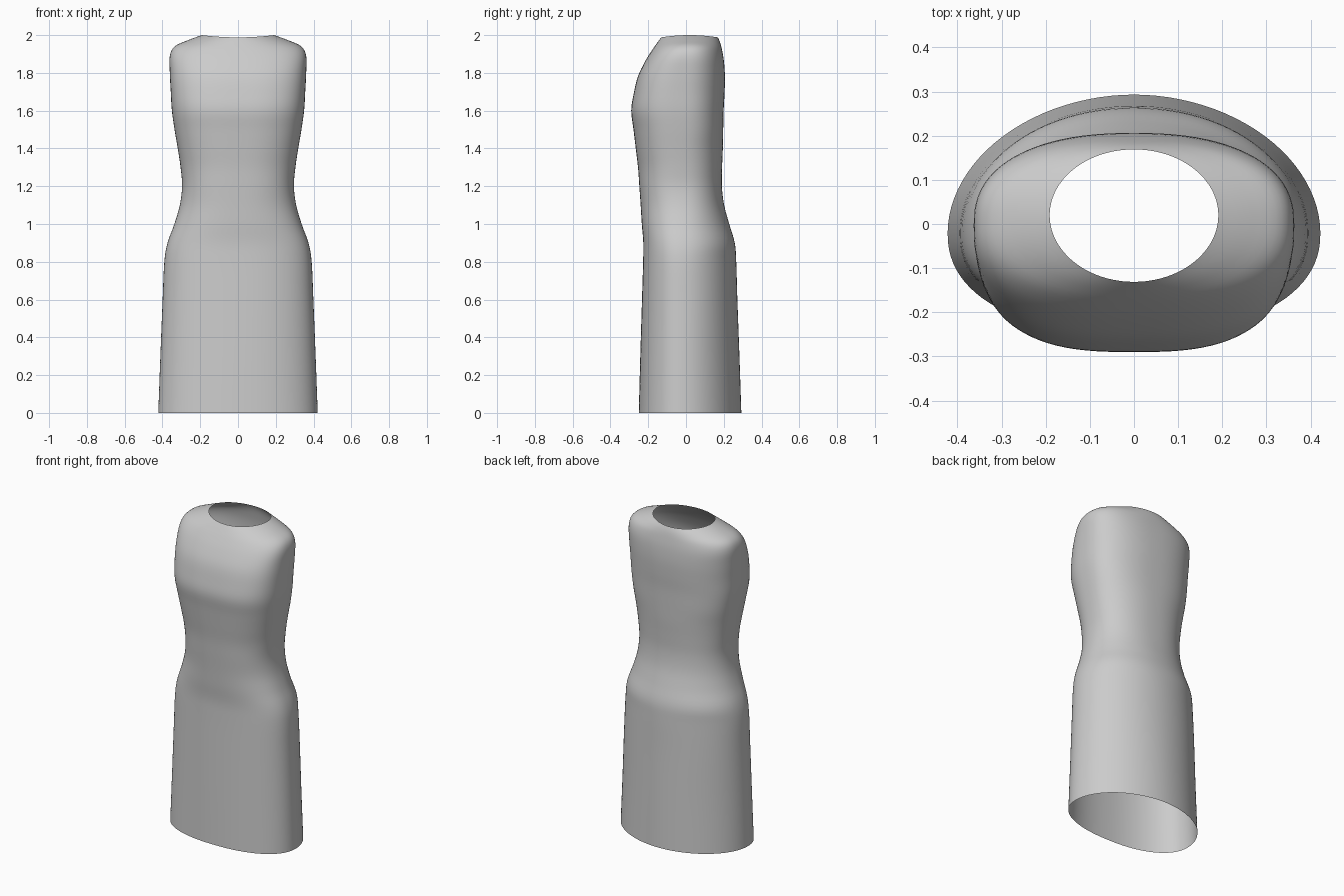
import bpy, bmesh, math

# Rings: z at sides, z at front/back, half width, y front, y back, y widest, front exponent, back exponent
RINGS = [
    (0.00, 0.00, .422, -.250, .293, -.02, 2.25, 1.95),
    (0.30, 0.30, .411, -.242, .283, -.02, 2.25, 1.95),
    (0.60, 0.60, .399, -.233, .272, -.02, 2.3, 2.0),
    (0.80, 0.80, .390, -.227, .266, -.02, 2.35, 2.0),
    (0.90, 0.90, .373, -.226, .258, -.02, 2.4, 2.1),
    (1.00, 1.00, .337, -.234, .229, -.02, 2.4, 2.1),
    (1.10, 1.10, .308, -.240, .202, -.02, 2.4, 2.2),
    (1.20, 1.20, .296, -.247, .190, -.02, 2.5, 2.3),
    (1.30, 1.30, .304, -.254, .191, -.02, 2.5, 2.3),
    (1.40, 1.40, .319, -.266, .195, -.02, 2.6, 2.3),
    (1.50, 1.50, .336, -.278, .197, -.02, 2.7, 2.4),
    (1.60, 1.60, .350, -.290, .199, -.02, 2.8, 2.4),
    (1.70, 1.69, .356, -.277, .204, -.02, 2.8, 2.4),
    (1.80, 1.78, .361, -.255, .206, -.01, 2.7, 2.4),
    (1.89, 1.86, .361, -.217, .201, 0.00, 2.5, 2.4),
    (1.94, 1.92, .335, -.180, .191, 0.01, 2.4, 2.3),
    (1.972, 1.96, .268, -.152, .181, 0.015, 2.2, 2.1),
    (2.00, 1.988, .191, -.131, .169, 0.02, 2.0, 2.0),
]
SIDES, STEPS = 96, 4


def spline(p0, p1, p2, p3, t):
    return [0.5 * (2*b + (c - a)*t + (2*a - 5*b + 4*c - d)*t*t + (3*b - a - 3*c + d)*t**3)
            for a, b, c, d in zip(p0, p1, p2, p3)]


def spow(v, e):
    return math.copysign(abs(v) ** e, v) if abs(v) > 1e-9 else 0.0


def ring_points(r):
    zs, zf, w, yf, yb, yc, nf, nb = r
    pts = []
    for i in range(SIDES):
        a = 2 * math.pi * i / SIDES
        c, s = math.cos(a), math.sin(a)
        n, depth = (nb, yb - yc) if s >= 0 else (nf, yc - yf)
        pts.append((w * spow(c, 2 / n), yc + depth * spow(s, 2 / n), zs + (zf - zs) * s * s))
    return pts


# Smooth the ring parameters along the height
rows = []
last = len(RINGS) - 1
for k in range(last):
    q = [RINGS[min(max(k + o, 0), last)] for o in (-1, 0, 1, 2)]
    rows += [spline(*q, j / STEPS) for j in range(STEPS)]
rows.append(RINGS[-1])

# Open tube garment: skirt, waist, bodice and neckline in one surface
bm = bmesh.new()
loops = [[bm.verts.new(p) for p in ring_points(r)] for r in rows]
for lo, hi in zip(loops, loops[1:]):
    for i in range(SIDES):
        j = (i + 1) % SIDES
        bm.faces.new((lo[i], lo[j], hi[j], hi[i]))
for f in bm.faces:
    f.smooth = True
mesh = bpy.data.meshes.new("dress_shell")
bm.to_mesh(mesh)
bm.free()
dress = bpy.data.objects.new("dress_shell", mesh)
bpy.context.collection.objects.link(dress)
